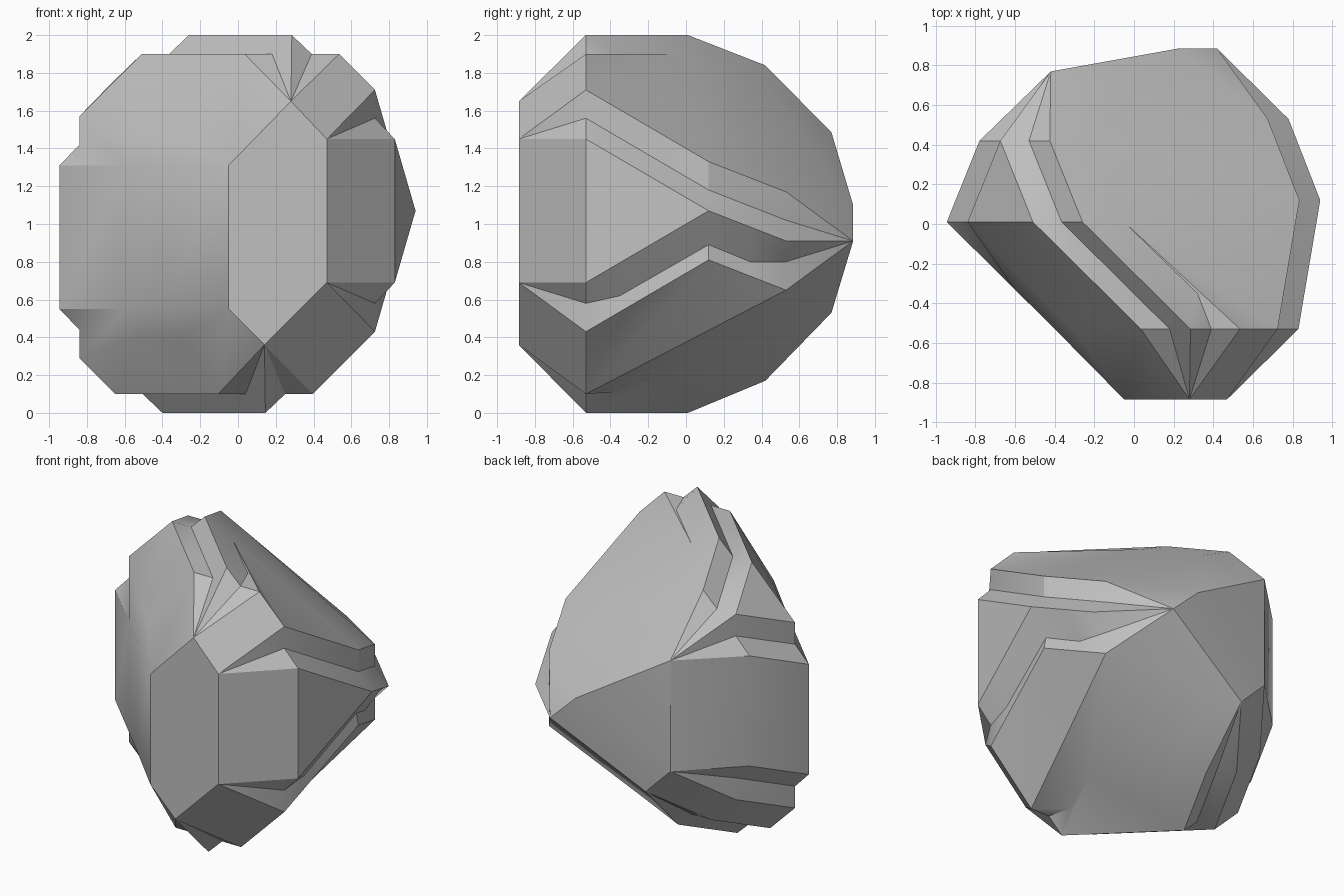
import bpy, bmesh, math
from mathutils import Vector

default = bpy.data.objects.get("Cube")
if default:
    bpy.data.objects.remove(default, do_unlink=True)

mesh = bpy.data.meshes.new("rock")
rock = bpy.data.objects.new("rock", mesh)
bpy.context.collection.objects.link(rock)
bm = bmesh.new()


def face(*points):
    """Add a face, skipping repeated corners."""
    unique = []
    for point in points:
        point = Vector(point)
        if all((point - other).length > 0.001 for other in unique):
            unique.append(point)
    if len(unique) > 2:
        bm.faces.new([bm.verts.new(point) for point in unique])


def loft(*rows):
    """Bridge neighbouring rows of points."""
    for row, following in zip(rows, rows[1:]):
        for i in range(len(row) - 1):
            face(row[i], row[i + 1], following[i + 1], following[i])


def between(row, following, amount):
    """Section part of the way from one row to the next."""
    return [tuple(Vector(a).lerp(Vector(b), amount)) for a, b in zip(row, following)]


def section(base, side, up, width):
    """Stepped cross-section: ledge, wall, bevel, ledge and ridge."""
    x, y, z = base
    steps = ((0, 0), (.105, .11), (0, .15), (width, width), (.145, 0), (.105, .1))
    points = []
    for across, rise in steps:
        x += side * across
        z += up * rise
        points.append((x, y, z))
    return points


# Hexagonal front facet
front = -.885
front_facet = [(x, front, z) for x, z in
               ((-.05, 1.31), (.28, 1.65), (.47, 1.45), (.47, .69), (.14, .36), (-.05, .55))]
left_up, top, right_up, right_low, bottom, left_low = front_facet
face(*front_facet)

# Corners of the back facet
back_top = (-.42, .77, 1.485)
back_mid = (.22, .885, 1.10)
back_tip = (.42, .885, .91)
back_left = (-.42, .77, .72)
back_bottom = (-.23, .77, .53)

# Stepped flanks on the -x side, above and below
upper_rows = [section((-.40, -.53, 1.31), 1, 1, .33),
              section((-.945, .01, 1.31), 1, 1, .33),
              section((-.78, .42, 1.48), 1, 1, 0)]
lower_rows = [section((-.40, -.53, .55), 1, -1, .19),
              section((-.945, .01, .55), 1, -1, .19),
              section((-.78, .42, .72), 1, -1, .19)]
upper_ridge = [row[5] for row in upper_rows] + [back_top]
lower_ridge = [row[5] for row in lower_rows] + [back_bottom]

# The grooves on these flanks run out before they reach the front
for rows, up in ((upper_rows, 1), (lower_rows, -1)):
    fade = between(rows[0], rows[1], .37)
    rows.insert(1, fade)
    for row in rows[:2]:
        x, y, z = row[0]
        row[1] = row[0]
        row[2] = (x + .09, y, z + up * .145)
loft([left_up] * 3 + [top] * 3, *upper_rows, [back_top] * 6)
loft([left_low] * 3 + [bottom] * 3, *lower_rows, [back_left] * 3 + [back_bottom] * 3)

# Flat band between those flanks
loft([left_up, left_low],
     *[[up[0], low[0]] for up, low in zip(upper_rows, lower_rows)],
     [back_top, back_left])

# Stepped shoulders on the +x side
upper = section((.83, -.53, 1.45), -1, 1, .19)
lower = section((.83, -.53, .69), -1, -1, .33)
upper[-1], lower[-1] = upper_ridge[0], lower_ridge[0]
loft([right_up] * 3 + [top] * 3, upper)
loft([right_low] * 3 + [bottom] * 3, lower)

# Upper groove running back along the +x side
point_mid, point_back = (.94, .12, 1.07), (.78, .53, .91)
upper_mid = section(point_mid, -1, 1, 0)[:3]
upper_back = section(point_back, -1, 1, 0)[:3]
loft(upper[:3], upper_mid, upper_back, [back_tip] * 3)

# Lower groove, shallower around the widest point
lower_mid = section(point_mid, -1, -1, 0)[:3]
lower_back = section(point_back, -1, -1, 0)[:3]
lower_mid[1] = (.82, .12, .89)
lower_near = between(lower[:3], lower_mid, .28)
lower_near[1] = (.75, -.35, .62)
lower_far = between(lower_mid, lower_back, .54)
lower_far[1] = (.73, .34, .80)
loft(lower[:3], lower_near, lower_mid, lower_far, lower_back, [back_tip] * 3)
face(right_up, right_low, lower[0], upper[0])
face(upper[0], lower[0], lower_near[0], point_mid)

# Top ridge and its valley
valley = [upper[4], (.32, -.35, 1.9), (-.05, .01, 1.9), (-.22, .42, 1.74), back_top]
loft([upper_ridge[0]] + upper_ridge, valley)

# Broad upper slope
_, near, middle, far, end = valley
loft([valley[0], near, middle, middle, middle, far, far, far, end],
     [upper[3]] * 3 + [upper[2], upper_mid[2], upper_mid[2], upper_back[2], back_mid, back_mid])
face(upper_back[2], back_tip, back_mid)

# Bottom ridge and its valley
valley = [lower[4], (.20, -.38, .11), (.26, -.12, .20), (.02, .42, .28), back_bottom]
loft([lower_ridge[0]] + lower_ridge, valley)

# Broad lower slopes
start, near, middle, far, end = valley
corner = lower_back[2]
loft([start, near, middle, middle, far, end], [lower[3]] * 3 + [corner] * 3)
loft([lower[3]] * 4, [lower[2], lower_near[2], lower_mid[2], corner])

# Back facet
face(back_tip, corner, back_bottom)
face(back_mid, back_tip, back_bottom)
face(back_mid, back_bottom, back_left)
face(back_top, back_mid, back_left)

bmesh.ops.remove_doubles(bm, verts=bm.verts, dist=.002)
bmesh.ops.recalc_face_normals(bm, faces=bm.faces)
bm.to_mesh(mesh)
bm.free()

# Plain stone colour
stone = bpy.data.materials.new("stone grey")
stone.use_nodes = True
colour = (.53, .53, .53, 1)
stone.diffuse_color = colour
stone.node_tree.nodes["Principled BSDF"].inputs["Base Color"].default_value = colour
mesh.materials.append(stone)

bpy.ops.object.select_all(action="DESELECT")
rock.select_set(True)
bpy.context.view_layer.objects.active = rock
bpy.ops.object.shade_smooth_by_angle(angle=math.radians(30))
